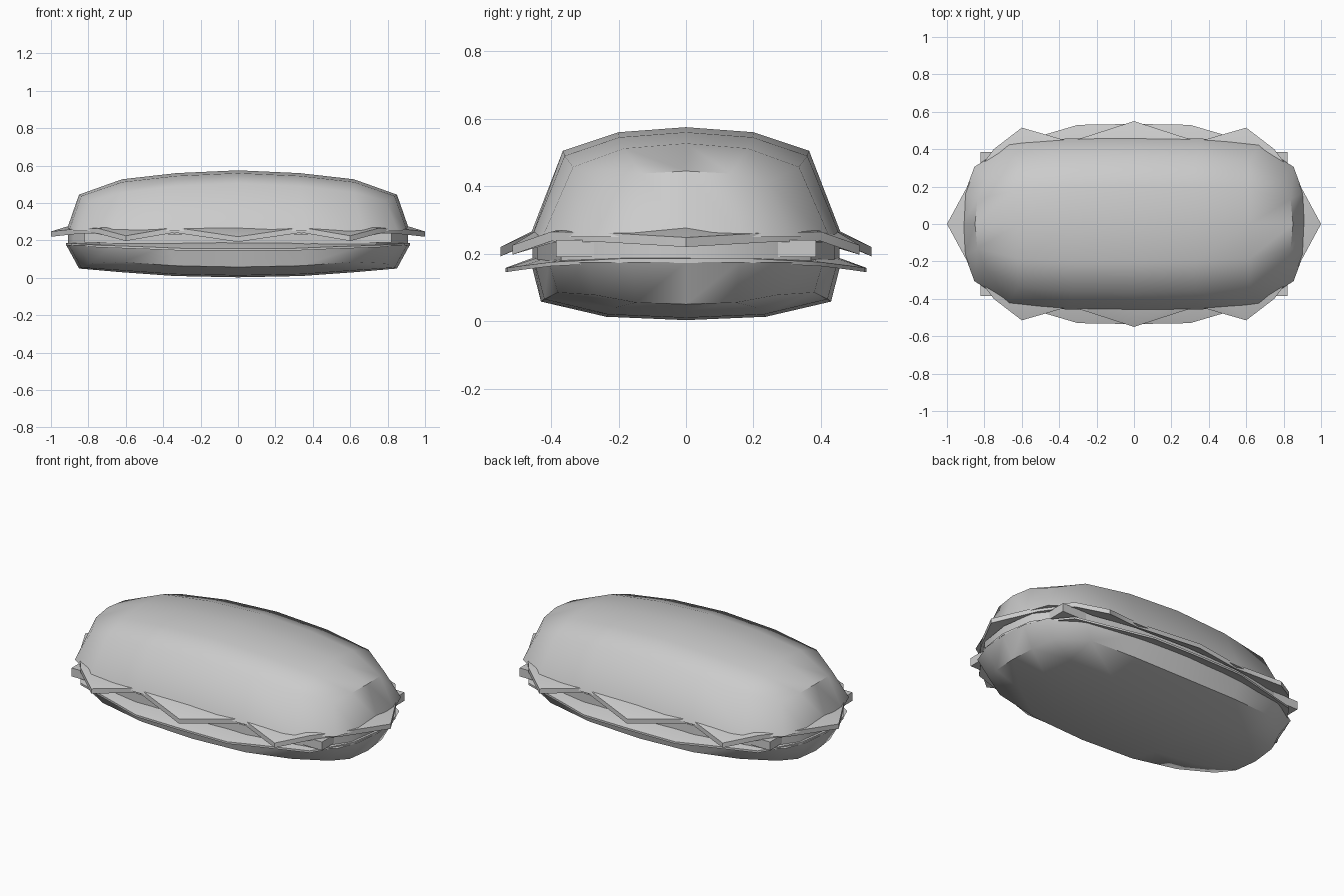
import bpy, bmesh, math

if "Cube" in bpy.data.objects:
    bpy.data.objects.remove(bpy.data.objects["Cube"])


def make(name, bm, angle=50):
    bmesh.ops.recalc_face_normals(bm, faces=bm.faces)
    me = bpy.data.meshes.new(name)
    bm.to_mesh(me)
    bm.free()
    ob = bpy.data.objects.new(name, me)
    bpy.context.collection.objects.link(ob)
    bpy.context.view_layer.objects.active = ob
    ob.select_set(True)
    bpy.ops.object.shade_smooth_by_angle(angle=math.radians(angle))
    ob.select_set(False)
    return ob


def bun(name, stations, drops, rim_z, rim_len, rim_wid):
    """Crown grid with a skirt flaring to a flat rim.
    stations: (x, half width, crown z), drops: z change at 0 / 0.55 / full width"""
    bm = bmesh.new()
    cols = [(-x, w, z) for x, w, z in reversed(stations[1:])] + stations
    last = len(cols) - 1
    grid = []
    for i, (x, w, z) in enumerate(cols):
        row = []
        for t in (-1, -0.55, 0, 0.55, 1):
            k = 0 if t == 0 else 1 if abs(t) < 1 else 2
            end = i in (0, last)
            px = x * ((1, 0.985, 0.93)[k] if end else 1)
            row.append(bm.verts.new((px, w * t, z + drops[k] * (0.5 if end else 1))))
        grid.append(row)
    for i in range(last):
        for j in range(4):
            bm.faces.new((grid[i][j], grid[i + 1][j], grid[i + 1][j + 1], grid[i][j + 1]))
    border = ([grid[i][0] for i in range(last)] + grid[last][:4]
              + [grid[i][4] for i in range(last, 0, -1)] + grid[0][:0:-1])
    rim = [bm.verts.new((v.co.x * rim_len, v.co.y * rim_wid, rim_z)) for v in border]
    n = len(rim)
    for i in range(n):
        bm.faces.new((border[i], border[(i + 1) % n], rim[(i + 1) % n], rim[i]))
    bm.faces.new(rim)
    return make(name, bm)


def mirrored_outline(quarter):
    """Quarter outline from the +x axis to the +y axis, mirrored to a full loop"""
    half = quarter + [(-x, y, z) for x, y, z in reversed(quarter[:-1])]
    return half + [(x, -y, z) for x, y, z in reversed(half[1:-1])]


def sheet(name, quarter, inner, inner_z, thick):
    """Drooping leaf: outer outline joined to a raised inner plateau, with thickness"""
    bm = bmesh.new()
    pts = mirrored_outline(quarter)
    n = len(pts)
    loops = []
    for dz in (0, -thick):
        outer = [bm.verts.new((x, y, z + dz)) for x, y, z in pts]
        mid = []
        for x, y, z in pts:
            r = math.hypot(x / inner[0], y / inner[1])
            mid.append(bm.verts.new((x / r, y / r, inner_z + dz)))
        for i in range(n):
            j = (i + 1) % n
            bm.faces.new((outer[i], outer[j], mid[j], mid[i]))
        bm.faces.new(mid)
        loops.append(outer)
    for i in range(n):
        j = (i + 1) % n
        bm.faces.new((loops[0][i], loops[0][j], loops[1][j], loops[1][i]))
    return make(name, bm, 40)


# Bread halves
bun("top_bun", [(0, 0.365, 0.575), (0.33, 0.36, 0.56), (0.62, 0.335, 0.527), (0.85, 0.24, 0.445)],
    (0, -0.015, -0.07), 0.25, 1.08, 1.27)
bun("bottom_bun", [(0, 0.43, 0.003), (0.34, 0.42, 0.01), (0.62, 0.38, 0.03), (0.85, 0.27, 0.05)],
    (0, 0.01, 0.055), 0.175, 1.08, 1.07)

# Meat slice drooping over the lower bread
sheet("meat_slice", [(0.92, 0, 0.185), (0.89, 0.2, 0.185), (0.75, 0.4, 0.175),
                     (0.47, 0.48, 0.165), (0.3, 0.53, 0.158), (0, 0.535, 0.158)],
      (0.86, 0.42), 0.2, 0.012)

# Rounded filling under the lettuce
bm = bmesh.new()
loop = mirrored_outline([(0.91, 0, 0.18), (0.88, 0.2, 0.18), (0.74, 0.37, 0.18),
                         (0.36, 0.44, 0.18), (0, 0.455, 0.18)])
low = [bm.verts.new(p) for p in loop]
high = [bm.verts.new((x, y, 0.235)) for x, y, z in loop]
for i in range(len(low)):
    j = (i + 1) % len(low)
    bm.faces.new((low[i], low[j], high[j], high[i]))
bm.faces.new(low)
bm.faces.new(high)
make("filling", bm, 40)

# Square-cornered cheese slice
bm = bmesh.new()
bmesh.ops.create_cube(bm, size=1)
for v in bm.verts:
    v.co = (v.co.x * 1.64, v.co.y * 0.77, 0.215 + v.co.z * 0.05)
make("cheese_slice", bm, 30)

# Zigzag lettuce leaf
sheet("lettuce", [(1.0, 0, 0.248), (0.87, 0.24, 0.262), (0.75, 0.4, 0.265), (0.6, 0.515, 0.225),
                  (0.34, 0.44, 0.27), (0, 0.55, 0.22)],
      (0.88, 0.42), 0.285, 0.028)
